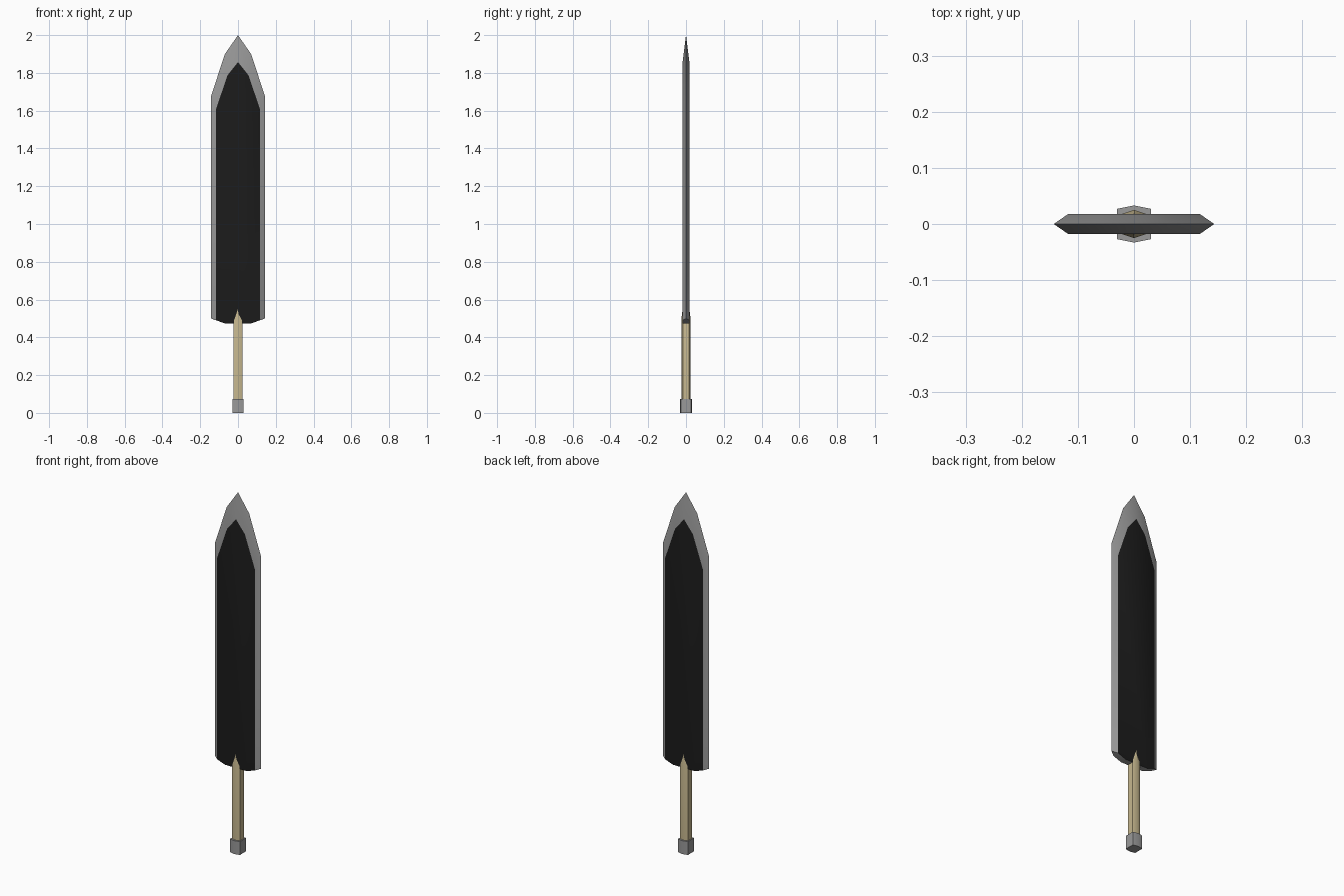
import bpy
import math

if "Cube" in bpy.data.objects:
    bpy.data.objects.remove(bpy.data.objects["Cube"])


def material(name, rgb):
    m = bpy.data.materials.new(name)
    m.diffuse_color = (*rgb, 1)
    m.use_nodes = True
    m.node_tree.nodes["Principled BSDF"].inputs["Base Color"].default_value = m.diffuse_color
    return m


steel = material("steel grey", (0.32, 0.32, 0.32))
black = material("blade black", (0.011, 0.011, 0.011))
tan = material("grip tan", (0.56, 0.47, 0.27))


def loft(name, rings, mats, cap_mat=0, angle=30):
    """Skin equal-length rings of points and close both ends."""
    n = len(rings[0])
    verts = [p for ring in rings for p in ring]
    faces = [(r * n + i, r * n + (i + 1) % n, (r + 1) * n + (i + 1) % n, (r + 1) * n + i)
             for r in range(len(rings) - 1) for i in range(n)]
    sides = len(faces)
    faces += [tuple(reversed(range(n))), tuple(range(len(verts) - n, len(verts)))]
    me = bpy.data.meshes.new(name)
    me.from_pydata(verts, [], faces)
    for m in mats:
        me.materials.append(m)
    for p in me.polygons:
        p.material_index = cap_mat if p.index >= sides else 0
    me.validate()
    ob = bpy.data.objects.new(name, me)
    bpy.context.collection.objects.link(ob)
    bpy.ops.object.select_all(action='DESELECT')
    ob.select_set(True)
    bpy.context.view_layer.objects.active = ob
    bpy.ops.object.mode_set(mode='EDIT')
    bpy.ops.mesh.select_all(action='SELECT')
    bpy.ops.mesh.normals_make_consistent(inside=False)
    bpy.ops.object.mode_set(mode='OBJECT')
    bpy.ops.object.shade_smooth_by_angle(angle=math.radians(angle))
    return ob


def outline(half, tip, y):
    """Mirror a right-hand blade profile around its tip."""
    pts = half + [(0, tip)] + [(-x, z) for x, z in reversed(half)]
    return [(x, y, z) for x, z in pts]


# Blade: sharp grey rim in the middle plane, black flat on each side
rim = [(0.068, 0.473), (0.143, 0.5), (0.143, 1.677), (0.069, 1.9)]
flat = [(0.068, 0.473), (0.117, 0.491), (0.117, 1.607), (0.055, 1.788)]
loft("blade", [outline(flat, 1.857, -0.018), outline(rim, 2.0, 0),
               outline(flat, 1.857, 0.018)], [steel, black], cap_mat=1)


def hexagon(wx, side_y, peak_y, z):
    return [(wx, -side_y, z), (wx, side_y, z), (0, peak_y, z),
            (-wx, side_y, z), (-wx, -side_y, z), (0, -peak_y, z)]


# Grip: six-sided, its ridges fading into the blade as points
loft("grip", [hexagon(0.024, 0.017, 0.025, 0.06), hexagon(0.024, 0.017, 0.025, 0.49),
              hexagon(0.004, 0.012, 0.0175, 0.555)], [tan], angle=45)

# Pommel
loft("pommel", [hexagon(0.03, 0.027, 0.033, 0), hexagon(0.03, 0.027, 0.033, 0.074)],
     [steel], angle=45)
